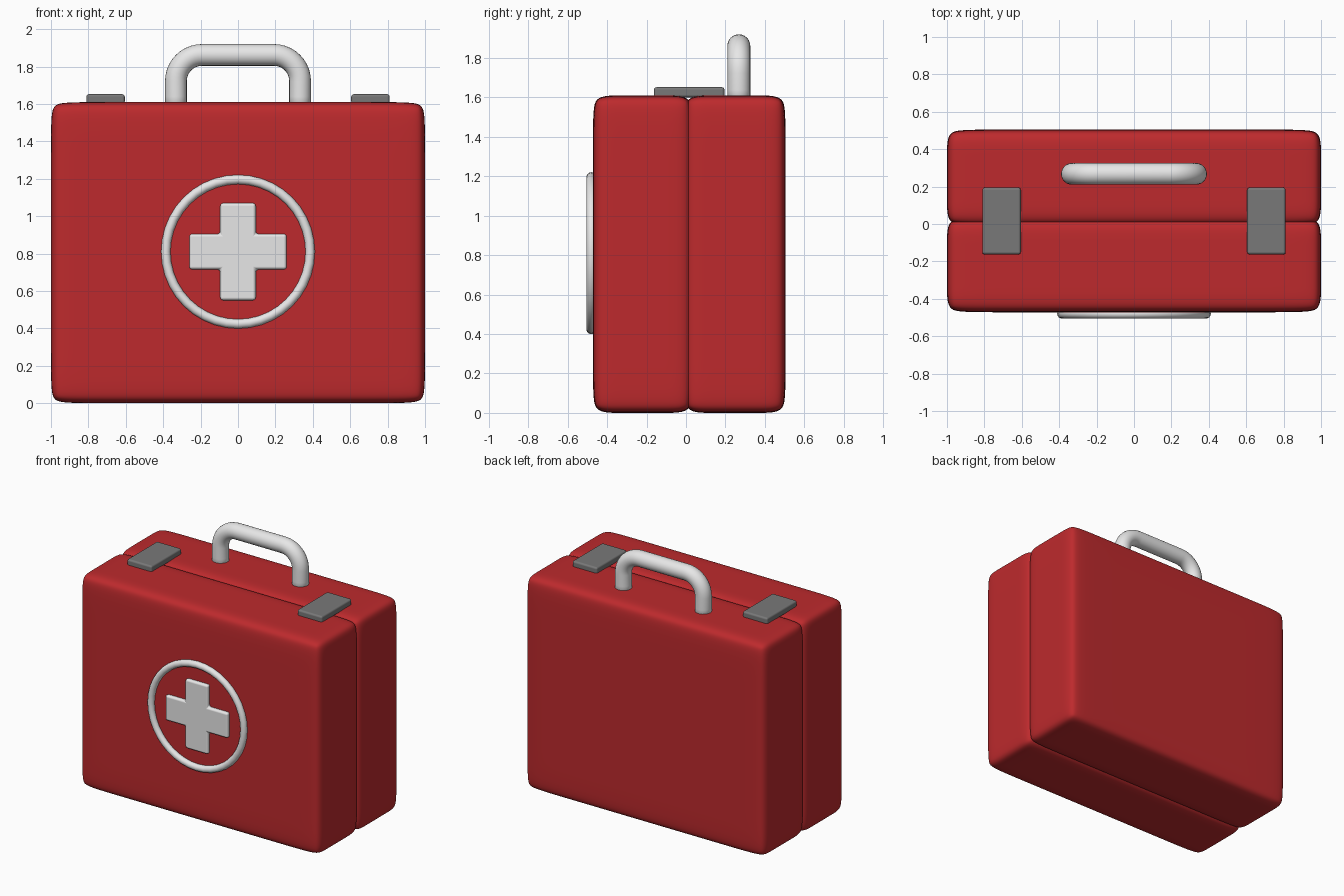
import bpy, bmesh, math
from mathutils import Vector

if "Cube" in bpy.data.objects:
    bpy.data.objects.remove(bpy.data.objects["Cube"])


def material(name, rgb):
    m = bpy.data.materials.new(name)
    m.diffuse_color = (*rgb, 1.0)
    m.use_nodes = True
    m.node_tree.nodes["Principled BSDF"].inputs["Base Color"].default_value = m.diffuse_color
    return m


RED = material("case red", (0.51, 0.023, 0.026))
WHITE = material("off white", (0.8, 0.8, 0.8))
GREY = material("latch grey", (0.19, 0.19, 0.19))


def add_object(name, bm, mat, smooth=True):
    bmesh.ops.recalc_face_normals(bm, faces=bm.faces)
    me = bpy.data.meshes.new(name)
    bm.to_mesh(me)
    bm.free()
    me.materials.append(mat)
    for p in me.polygons:
        p.use_smooth = smooth
    ob = bpy.data.objects.new(name, me)
    bpy.context.collection.objects.link(ob)
    return ob


def box_bmesh(lo, hi):
    bm = bmesh.new()
    bmesh.ops.create_cube(bm, size=1)
    lo, hi = Vector(lo), Vector(hi)
    for v in bm.verts:
        v.co = [lo[i] if v.co[i] < 0 else hi[i] for i in range(3)]
    return bm


# Case halves: boxes with support loops, subdivided into soft pillowy shells
def case_half(name, lo, hi, d=0.13):
    bm = box_bmesh(lo, hi)
    for axis in range(3):
        n = [0, 0, 0]
        n[axis] = 1
        for c in (lo[axis] + d, hi[axis] - d):
            co = [0, 0, 0]
            co[axis] = c
            geom = bm.verts[:] + bm.edges[:] + bm.faces[:]
            bmesh.ops.bisect_plane(bm, geom=geom, plane_co=co, plane_no=n)
    ob = add_object(name, bm, RED)
    sub = ob.modifiers.new("soften", 'SUBSURF')
    sub.levels = sub.render_levels = 4


SEAM, OVERLAP = 0.012, 0.02
case_half("front_shell", (-1, -0.472, 0), (1, SEAM + OVERLAP, 1.61))
case_half("back_shell", (-1, SEAM - OVERLAP, 0), (1, 0.505, 1.61))


def soft_bevel(ob, width):
    b = ob.modifiers.new("round", 'BEVEL')
    b.width, b.segments, b.limit_method = width, 3, 'ANGLE'
    b.harden_normals = True


# Latches bridging the seam
for side, x in (("left", -0.708), ("right", 0.708)):
    bm = box_bmesh((x - 0.103, -0.163, 1.6), (x + 0.103, 0.195, 1.652))
    soft_bevel(add_object(side + "_latch", bm, GREY), 0.014)

# Handle: round tube swept along a rounded arch
LEG, TOP, R, TUBE, HY = 0.332, 1.862, 0.14, 0.058, 0.268
half = [(LEG, 1.55), (LEG, 1.64)]
for i in range(11):
    a = math.radians(9 * i)
    half.append((LEG - R + R * math.cos(a), TOP - R + R * math.sin(a)))
path = half + [(-x, z) for x, z in reversed(half)]
bm = bmesh.new()
SIDES = 24
rings = []
for i, (x, z) in enumerate(path):
    p, q = path[max(i - 1, 0)], path[min(i + 1, len(path) - 1)]
    t = Vector((q[0] - p[0], 0, q[1] - p[1])).normalized()
    n = Vector((-t.z, 0, t.x))
    rings.append([bm.verts.new(Vector((x, HY, z))
                  + n * TUBE * math.cos(2 * math.pi * k / SIDES)
                  + Vector((0, 1, 0)) * TUBE * math.sin(2 * math.pi * k / SIDES))
                  for k in range(SIDES)])
for a, b in zip(rings, rings[1:]):
    for k in range(SIDES):
        j = (k + 1) % SIDES
        bm.faces.new((a[k], a[j], b[j], b[k]))
bm.faces.new(rings[0])
bm.faces.new(rings[-1])
add_object("handle", bm, WHITE)

# Emblem ring on the front face
CZ = 0.81
bpy.ops.mesh.primitive_torus_add(major_radius=0.386, minor_radius=0.025,
                                 major_segments=40, minor_segments=14,
                                 location=(0, -0.48, CZ),
                                 rotation=(math.pi / 2, 0, 0))
ring = bpy.context.object
ring.name = "emblem_ring"
ring.data.materials.append(WHITE)
bpy.ops.object.shade_smooth()

# Emblem cross: extruded plus outline with softened edges
A, W = 0.26, 0.095
quarter = [(A, -W), (A, W), (W, W)]
outline = []
for k in range(4):
    c, s = round(math.cos(k * math.pi / 2)), round(math.sin(k * math.pi / 2))
    outline += [(x * c - z * s, x * s + z * c) for x, z in quarter]
bm = bmesh.new()
face = bm.faces.new([bm.verts.new((x, -0.46, CZ + z)) for x, z in outline])
ext = bmesh.ops.extrude_face_region(bm, geom=[face])
for v in ext["geom"]:
    if isinstance(v, bmesh.types.BMVert):
        v.co.y = -0.497
if face.is_valid:
    bmesh.ops.delete(bm, geom=[face], context='FACES_ONLY')
soft_bevel(add_object("emblem_cross", bm, WHITE), 0.016)
